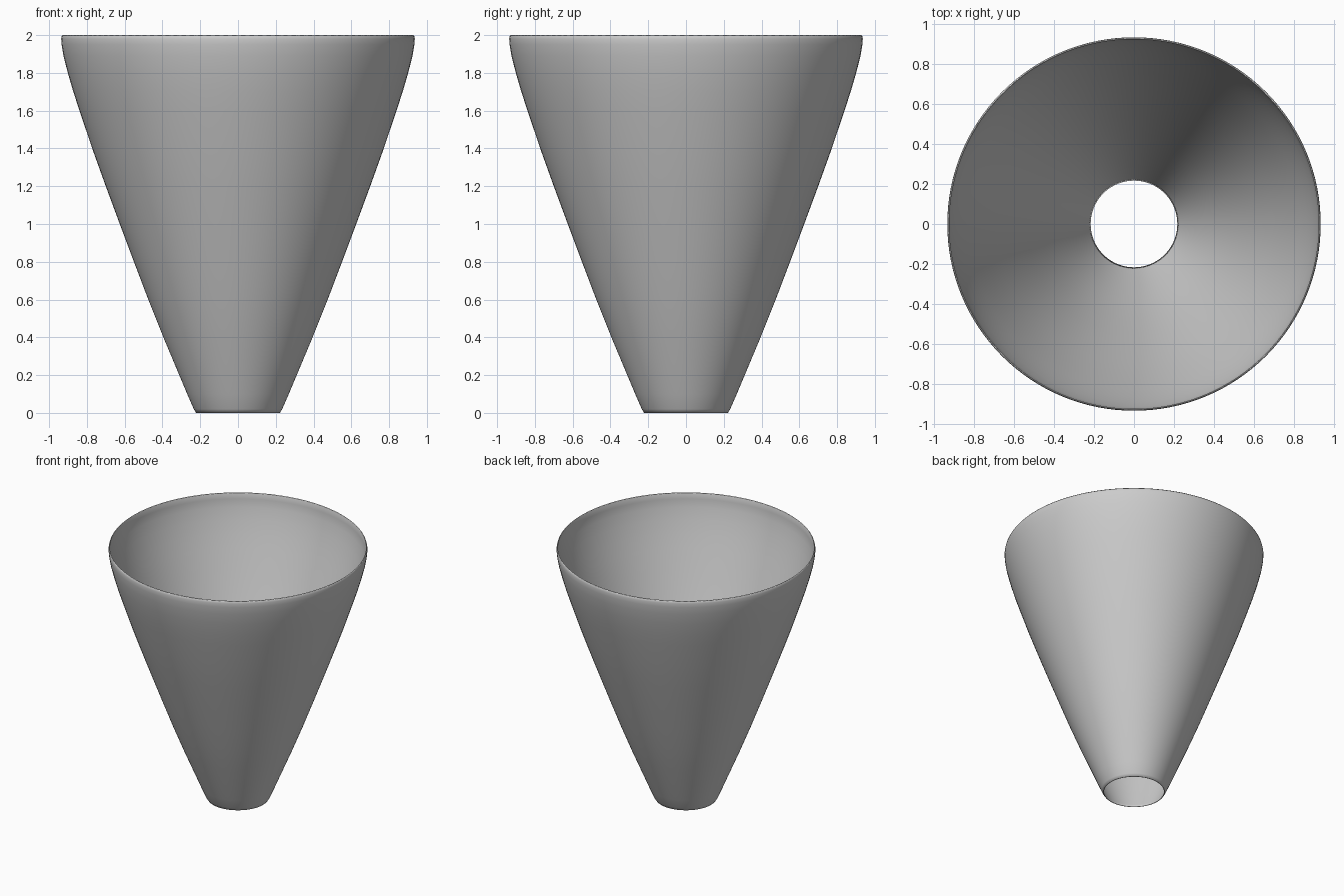
import bpy, bmesh, math

if "Cube" in bpy.data.objects:
    bpy.data.objects.remove(bpy.data.objects["Cube"])

# Outer side profile of the funnel-shaped shell: (radius, height)
OUTER = [(0.222, 0.0), (0.234, 0.02), (0.269, 0.10), (0.311, 0.20), (0.395, 0.40),
         (0.475, 0.60), (0.551, 0.80), (0.626, 1.00), (0.700, 1.20),
         (0.772, 1.40), (0.839, 1.60), (0.872, 1.70), (0.901, 1.80),
         (0.924, 1.89), (0.934, 1.95), (0.936, 1.98), (0.933, 1.995),
         (0.929, 2.0)]
WALL = 0.008
SIDES = 128


def lathe(name, profile, sides):
    # Revolve a closed profile loop around z
    bm = bmesh.new()
    rings = [[bm.verts.new((r * math.cos(2 * math.pi * i / sides),
                            r * math.sin(2 * math.pi * i / sides), z))
              for i in range(sides)] for r, z in profile]
    for low, high in zip(rings, rings[1:] + rings[:1]):
        for i in range(sides):
            j = (i + 1) % sides
            bm.faces.new((low[i], low[j], high[j], high[i])).smooth = True
    mesh = bpy.data.meshes.new(name)
    bm.to_mesh(mesh)
    bm.free()
    obj = bpy.data.objects.new(name, mesh)
    bpy.context.collection.objects.link(obj)
    return obj


# Thin-walled tapered shade, open at both ends; the inner wall follows the outer
inner = [(r - WALL, z) for r, z in reversed(OUTER[:-3])]
inner[-1] = (0.217, 0.0)
lathe("tapered_shade", OUTER + [(0.926, 1.995)] + inner, SIDES)
